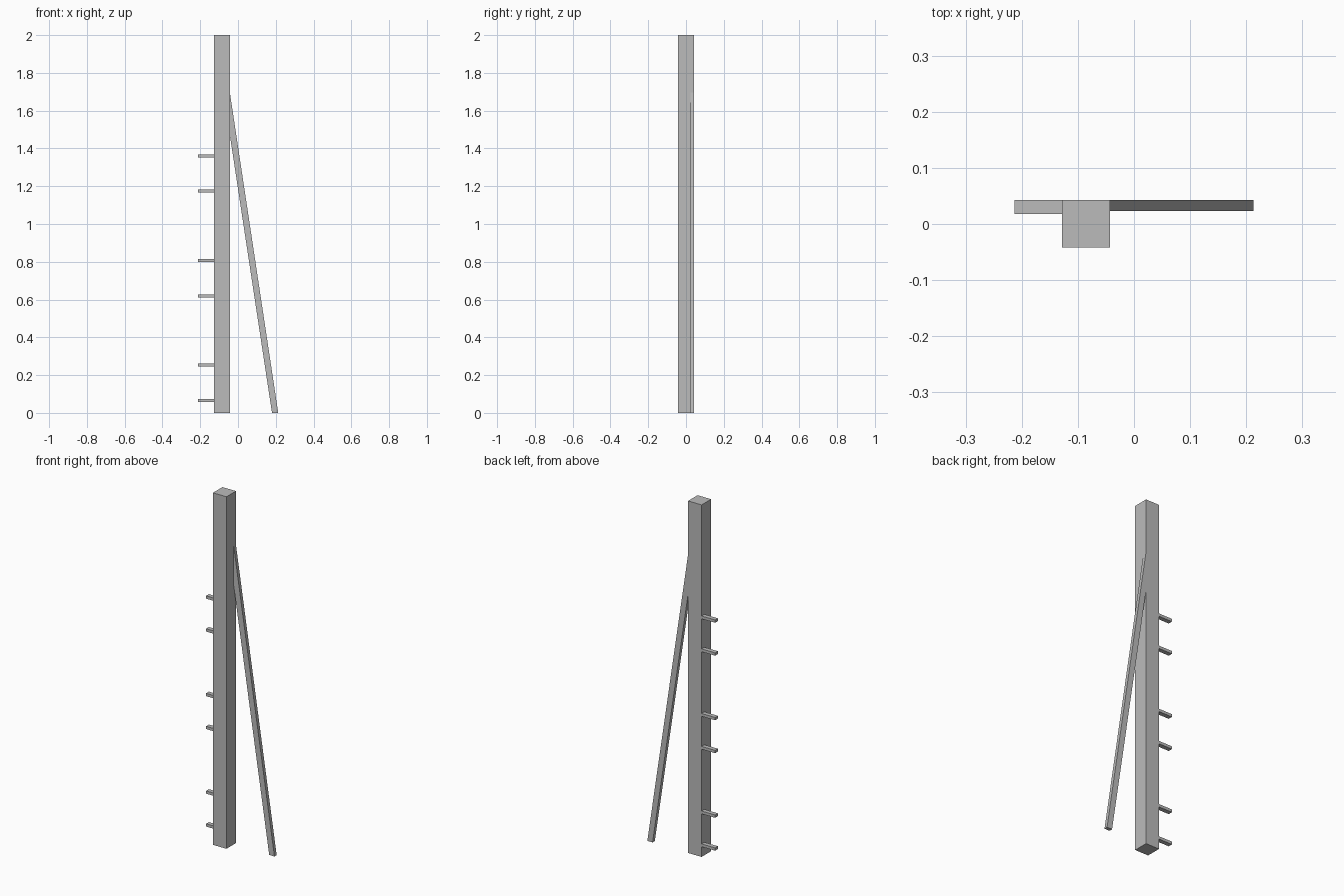
import bpy

cube = bpy.data.objects.get("Cube")
if cube:
    bpy.data.objects.remove(cube, do_unlink=True)

# Single grey material
grey = bpy.data.materials.new("plain_grey")
grey.use_nodes = True
colour = (0.5, 0.5, 0.5, 1.0)
grey.diffuse_color = colour
grey.node_tree.nodes["Principled BSDF"].inputs["Base Color"].default_value = colour


def extrude_profile(name, profile, y0, y1):
    """Solid from an x-z outline, counter-clockwise from the front, spanning y0 to y1."""
    n = len(profile)
    verts = [(x, y, z) for y in (y0, y1) for x, z in profile]
    faces = [tuple(range(n)), tuple(reversed(range(n, 2 * n)))]
    faces += [(i, i + n, (i + 1) % n + n, (i + 1) % n) for i in range(n)]
    mesh = bpy.data.meshes.new(name)
    mesh.from_pydata(verts, [], faces)
    mesh.materials.append(grey)
    obj = bpy.data.objects.new(name, mesh)
    bpy.context.collection.objects.link(obj)
    return obj


def box(name, x0, x1, y0, y1, z0, z1):
    return extrude_profile(name, [(x0, z0), (x1, z0), (x1, z1), (x0, z1)], y0, y1)


LEFT, RIGHT = -0.128, -0.043
FRONT, BACK = -0.042, 0.043

# Upright square post
box("post", LEFT, RIGHT, FRONT, BACK, 0, 2)

# Slanted brace, mitred to the ground and to the side of the post
brace = [(0.18, 0), (0.213, 0), (RIGHT, 1.695), (RIGHT, 1.47)]
extrude_profile("brace", brace, 0.023, BACK)

# Three pairs of short rail stubs, flush with the back of the post
for pair in range(3):
    for k, offset in enumerate((0.066, 0.253)):
        z = offset + pair * 0.554
        box(f"rail_stub_{pair * 2 + k + 1}", -0.213, LEFT, 0.018, BACK,
            z - 0.008, z + 0.008)
